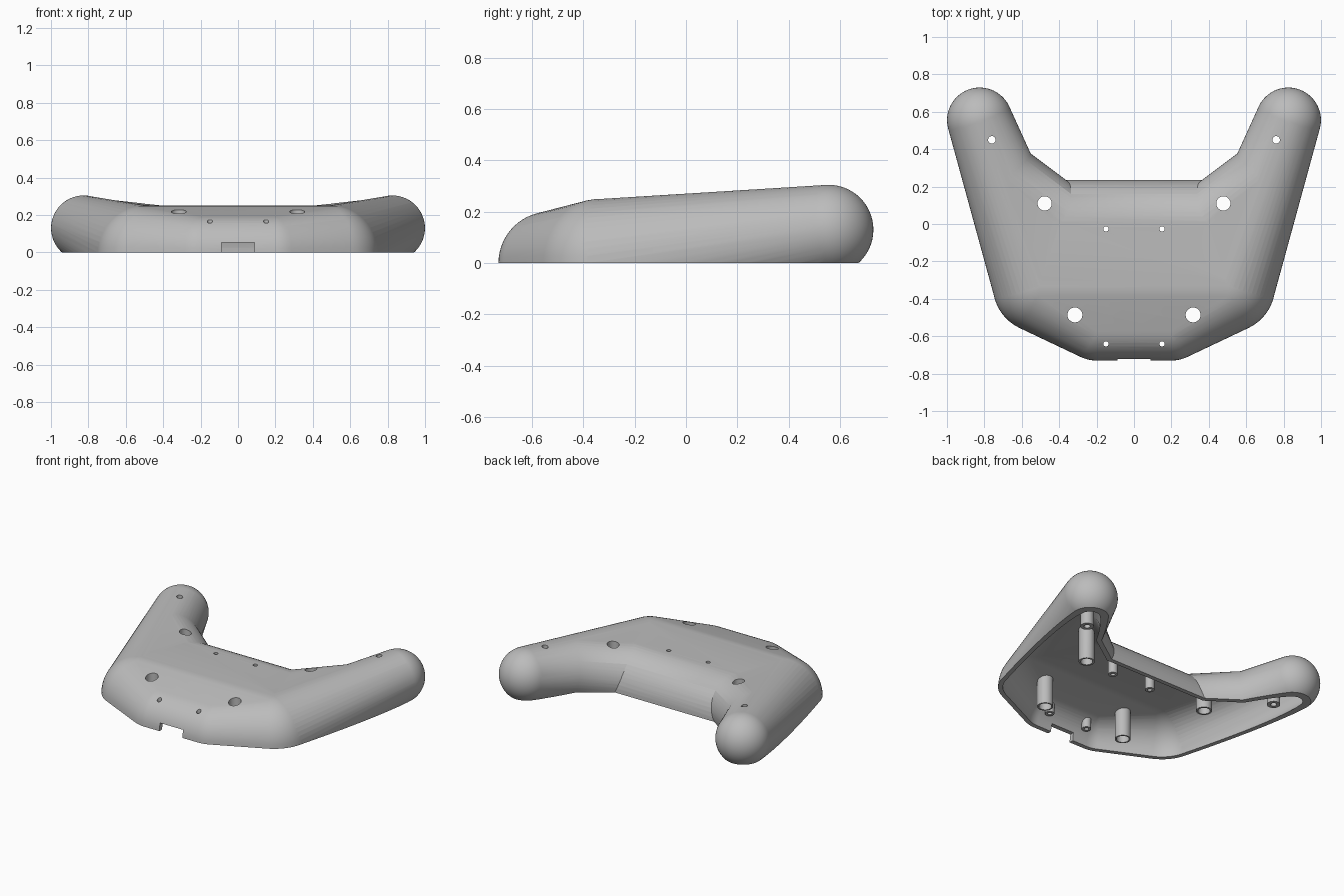
import bpy
import bmesh
from math import radians
from mathutils import Matrix, Vector

if "Cube" in bpy.data.objects:
    bpy.data.objects.remove(bpy.data.objects["Cube"], do_unlink=True)

WALL = 0.03

# Balls that define the form: x, y, z, radius
GRIP_END = (0.825, 0.555, 0.13, 0.175)
GRIP_MIDDLE = (0.715, 0.25, 0.085, 0.2)
GRIP_ROOT = (0.505, -0.33, 0, 0.25)
ELBOW = (0.395, 0.01, 0.049, 0.2)
FRONT = (0.2, -0.53, 0, 0.2)
REAR = (0.4, -0.015, 0, 0.25)

grey = bpy.data.materials.new("plain_grey")
grey.use_nodes = True
grey.diffuse_color = (0.5, 0.5, 0.5, 1)
grey.node_tree.nodes["Principled BSDF"].inputs["Base Color"].default_value = (0.5, 0.5, 0.5, 1)


def add_object(name, bm):
    bmesh.ops.recalc_face_normals(bm, faces=bm.faces)
    mesh = bpy.data.meshes.new(name)
    bm.to_mesh(mesh)
    bm.free()
    mesh.materials.append(grey)
    obj = bpy.data.objects.new(name, mesh)
    bpy.context.collection.objects.link(obj)
    return obj


def ball_hull(name, balls, sides, inset):
    """Convex skin stretched over balls, on each of the given sides."""
    bm = bmesh.new()
    for s in sides:
        for x, y, z, radius in balls:
            bmesh.ops.create_uvsphere(bm, u_segments=56, v_segments=28, radius=radius - inset,
                                      matrix=Matrix.Translation((s * x, y, z)))
    bmesh.ops.delete(bm, geom=bm.edges[:], context='EDGES_FACES')
    bmesh.ops.convex_hull(bm, input=bm.verts[:])
    loose = [v for v in bm.verts if not v.link_faces]
    bmesh.ops.delete(bm, geom=loose, context='VERTS')
    return add_object(name, bm)


def box(name, low, high):
    bm = bmesh.new()
    low, high = Vector(low), Vector(high)
    bmesh.ops.create_cube(bm, size=1, matrix=Matrix.Translation((low + high) / 2)
                          @ Matrix.Diagonal((*(high - low), 1)))
    return add_object(name, bm)


def cylinder(name, x, y, radius, bottom, top=0.5):
    bm = bmesh.new()
    bmesh.ops.create_cone(bm, cap_ends=True, segments=32, radius1=radius, radius2=radius,
                          depth=top - bottom,
                          matrix=Matrix.Translation((x, y, (top + bottom) / 2)))
    return add_object(name, bm)


def combine(target, tool, operation):
    mod = target.modifiers.new("cut", 'BOOLEAN')
    mod.operation = operation
    mod.solver = 'EXACT'
    mod.object = tool
    bpy.context.view_layer.objects.active = target
    bpy.ops.object.modifier_apply(modifier=mod.name)
    bpy.data.objects.remove(tool, do_unlink=True)


def controller_solid(name, inset):
    """Centre body joined with a tapered grip and a bridging elbow on each side."""
    solid = ball_hull(name, (FRONT, GRIP_ROOT, REAR), (-1, 1), inset)
    for s in (-1, 1):
        combine(solid, ball_hull("grip", (GRIP_END, GRIP_ROOT), (s,), inset + 0.0005), 'UNION')
        combine(solid, ball_hull("elbow", (GRIP_MIDDLE, ELBOW, GRIP_ROOT), (s,), inset + 0.001),
                'UNION')
    return solid


# Outer skin, open and flat at the bottom
shell = controller_solid("controller_shell", 0)
combine(shell, box("floor_cutter", (-2, -2, -1), (2, 2, 0)), 'DIFFERENCE')

# x, y, post radius, hole radius, post bottom
posts = [(0.316, -0.486, 0.05, 0.04, -0.4), (0.478, 0.11, 0.05, 0.038, -0.4),
         (0.76, 0.45, 0.042, 0.02, -0.4),
         (0.15, -0.026, 0.03, 0.014, 0.09), (0.15, -0.641, 0.03, 0.014, 0.08)]

# Hollow inside, leaving the screw posts standing
cavity = controller_solid("cavity", WALL)
for s in (-1, 1):
    for x, y, post, hole, bottom in posts:
        combine(cavity, cylinder("post", s * x, y, post, bottom), 'DIFFERENCE')
combine(shell, cavity, 'DIFFERENCE')

# Screw holes through the posts
for s in (-1, 1):
    for x, y, post, hole, bottom in posts:
        combine(shell, cylinder("hole", s * x, y, hole, -0.5, 0.6), 'DIFFERENCE')

# Cable notch in the front wall
combine(shell, box("notch", (-0.088, -0.8, -0.1), (0.088, -0.66, 0.053)), 'DIFFERENCE')

# Smooth shading with crisp rims
bpy.ops.object.select_all(action='DESELECT')
shell.select_set(True)
bpy.context.view_layer.objects.active = shell
bpy.ops.object.shade_smooth_by_angle(angle=radians(30))
